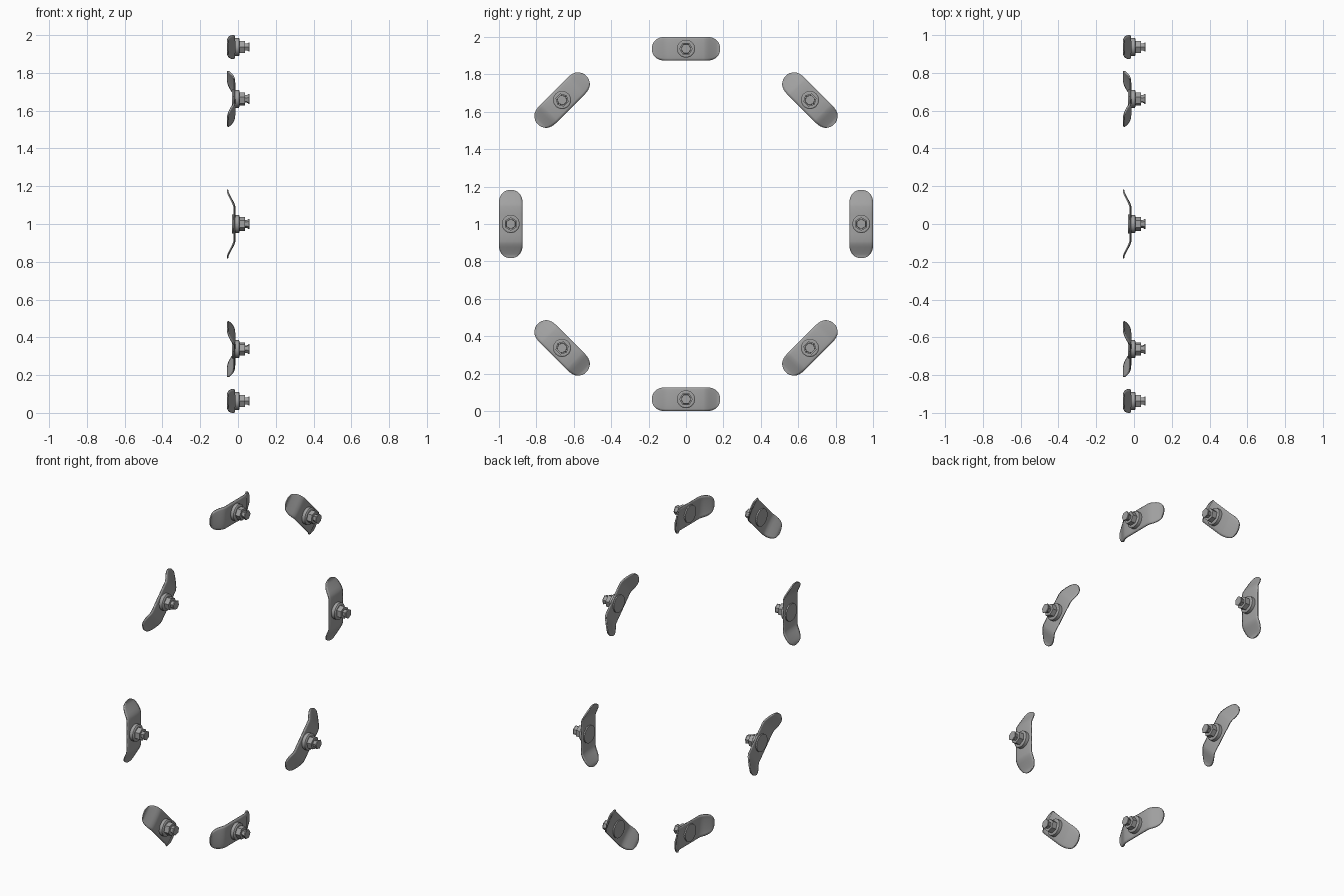
import bpy, bmesh
from math import cos, sin, pi
from mathutils import Matrix

if "Cube" in bpy.data.objects:
    bpy.data.objects.remove(bpy.data.objects["Cube"])

RING = 0.937
HALF_LEN, HALF_WID = 0.182, 0.063


def material(name, value):
    m = bpy.data.materials.new(name)
    m.use_nodes = True
    col = (value, value, value, 1)
    m.diffuse_color = col
    m.node_tree.nodes["Principled BSDF"].inputs["Base Color"].default_value = col
    return m


steel = material("grey steel", 0.36)


def finish(bm, name):
    bmesh.ops.recalc_face_normals(bm, faces=bm.faces)
    mesh = bpy.data.meshes.new(name)
    bm.to_mesh(mesh)
    bm.free()
    mesh.materials.append(steel)
    ob = bpy.data.objects.new(name, mesh)
    bpy.context.collection.objects.link(ob)
    bpy.ops.object.select_all(action="DESELECT")
    ob.select_set(True)
    bpy.context.view_layer.objects.active = ob
    bpy.ops.object.shade_smooth_by_angle(angle=0.5)
    return ob


def half_width(t):
    # full width in the middle, rounded off at the ends
    u = max(0.0, (abs(t) - 0.1) / (HALF_LEN - 0.1))
    return HALF_WID * max(0.0, 1 - u ** 2.5) ** 0.5


def bend(t):
    # flat centre, sloping wings, flatter lips at the tips
    pts = [(0, -0.021), (0.092, -0.021), (0.108, -0.026),
           (0.15, -0.049), (0.165, -0.056), (HALF_LEN, -0.059)]
    t = abs(t)
    for (a, xa), (b, xb) in zip(pts, pts[1:]):
        if t <= b:
            return xa + (xb - xa) * (t - a) / (b - a)
    return pts[-1][1]


def strap():
    bm = bmesh.new()
    side = [0.05, 0.092, 0.1, 0.108, 0.12, 0.135, 0.15, 0.158, 0.165, 0.172, 0.177, 0.18, 0.1815]
    stations = [-t for t in reversed(side)] + [0] + side
    rows = []
    for t in stations:
        w = half_width(t)
        rows.append([bm.verts.new((bend(t) - 0.004 * abs(s * w / HALF_WID) ** 3, t, s * w))
                     for s in (-1, -0.8, -0.5, 0, 0.5, 0.8, 1)])
    for a, b in zip(rows, rows[1:]):
        for i in range(len(a) - 1):
            bm.faces.new((a[i], a[i + 1], b[i + 1], b[i]))
    bmesh.ops.recalc_face_normals(bm, faces=bm.faces)
    if sum(f.normal.x for f in bm.faces) < 0:
        bmesh.ops.reverse_faces(bm, faces=bm.faces)
    ob = finish(bm, "strap")
    mod = ob.modifiers.new("thickness", "SOLIDIFY")
    mod.thickness = 0.007
    mod.offset = -1
    return ob


def turned(name, profile, sides):
    # solid of revolution along x from (x, radius) points
    bm = bmesh.new()
    rings = [[bm.verts.new((x, r * cos(2 * pi * k / sides), r * sin(2 * pi * k / sides)))
              for k in range(sides)] for x, r in profile]
    for a, b in zip(rings, rings[1:]):
        for k in range(sides):
            j = (k + 1) % sides
            bm.faces.new((a[k], a[j], b[j], b[k]))
    bm.faces.new(rings[0])
    bm.faces.new(rings[-1])
    return finish(bm, name)


parts = [
    strap(),
    turned("back_disc", [(-0.031, 0.05), (-0.024, 0.05)], 32),
    turned("washer", [(-0.022, 0.048), (0.004, 0.048), (0.008, 0.042)], 32),
    turned("nut", [(0.006, 0.036), (0.036, 0.036)], 6),
    turned("stud", [(0.034, 0.02), (0.045, 0.02), (0.058, 0.028), (0.062, 0.027)], 6),
]

# eight clips around the ring, sharing meshes
for i in range(8):
    a = i * pi / 4
    place = (Matrix.Translation((0, RING * cos(a), 1 + RING * sin(a)))
             @ Matrix.Rotation(a - pi / 2, 4, "X"))
    for part in parts:
        ob = part if i == 0 else part.copy()
        if i:
            ob.name = f"{part.name}_{i + 1}"
            bpy.context.collection.objects.link(ob)
        ob.matrix_world = place
